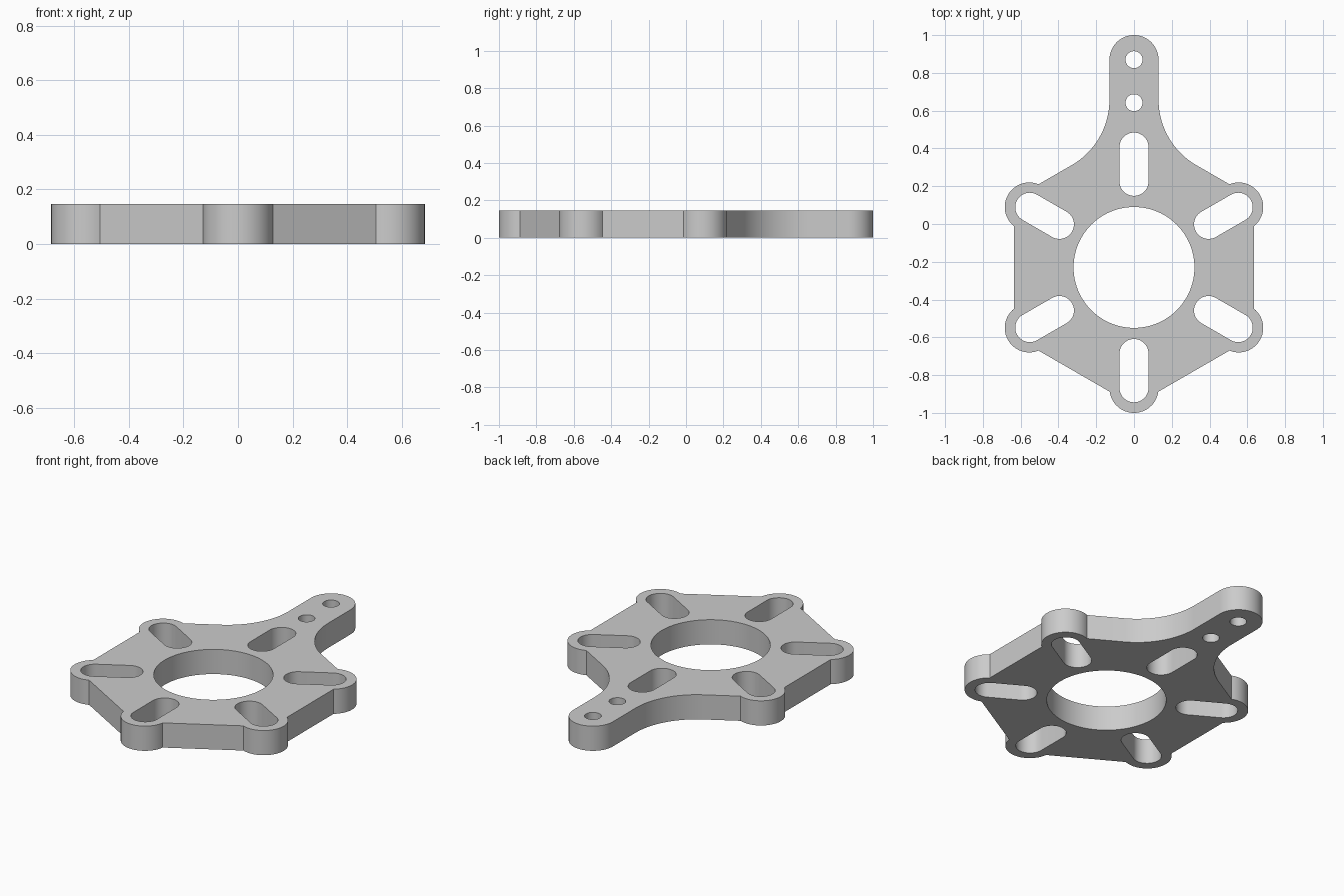
import bpy
import bmesh
from math import sin, cos, acos, sqrt, radians, degrees
from mathutils import Vector

if "Cube" in bpy.data.objects:
    bpy.data.objects.remove(bpy.data.objects["Cube"], do_unlink=True)

THICK = 0.146
HUB = Vector((0, -0.23))     # centre of the hexagonal hub
APOTHEM = 0.634              # hub centre to flat sides
LOBE_DIST, LOBE_R = 0.64, 0.13
SLOT_IN, SLOT_OUT, SLOT_R = 0.456, 0.637, 0.077
BORE_R = 0.32
TIP_Y, FILLET_R = 0.87, 0.4


def polar(angle, radius):
    return Vector((cos(radians(angle)), sin(radians(angle)))) * radius


def arc(centre, radius, start, end, steps=24):
    return [Vector(centre) + polar(start + (end - start) * i / steps, radius)
            for i in range(steps + 1)]


def circle(centre, radius, steps=32):
    return arc(centre, radius, 0, 360, steps)[:-1]


def slot(angle):
    return (arc(HUB + polar(angle, SLOT_OUT), SLOT_R, angle - 90, angle + 90)
            + arc(HUB + polar(angle, SLOT_IN), SLOT_R, angle + 90, angle + 270))


# Outline: arm tip, fillet into the hub, five lobes, fillet back to the arm
fillet_x = LOBE_R + FILLET_R
fillet_y = HUB.y + (APOTHEM + FILLET_R - fillet_x / 2) / (sqrt(3) / 2)
half = 30 + degrees(acos((APOTHEM - LOBE_DIST * cos(radians(30))) / LOBE_R))
outline = arc((0, TIP_Y), LOBE_R, 0, 180, 32)
outline += arc((-fillet_x, fillet_y), FILLET_R, 0, -60)
for a in range(150, 391, 60):
    outline += arc(HUB + polar(a, LOBE_DIST), LOBE_R, a - half, a + half)
outline += arc((fillet_x, fillet_y), FILLET_R, 240, 180)

# Openings: central bore, two arm holes, six radial slots
loops = [outline, circle(HUB, BORE_R, 96),
         circle((0, TIP_Y), 0.045), circle((0, 0.642), 0.045)]
loops += [slot(a) for a in range(30, 390, 60)]

# Fill the flat profile and extrude it into a plate
bm = bmesh.new()
for points in loops:
    verts = [bm.verts.new((p.x, p.y, 0)) for p in points]
    for i, v in enumerate(verts):
        bm.edges.new((verts[i - 1], v))
bmesh.ops.triangle_fill(bm, edges=bm.edges[:], use_beauty=True, normal=(0, 0, 1))
top = bmesh.ops.extrude_face_region(bm, geom=bm.faces[:], use_keep_orig=True)["geom"]
bmesh.ops.translate(bm, vec=(0, 0, THICK),
                    verts=[g for g in top if isinstance(g, bmesh.types.BMVert)])
bmesh.ops.recalc_face_normals(bm, faces=bm.faces[:])
mesh = bpy.data.meshes.new("mounting_plate")
bm.to_mesh(mesh)
bm.free()

plate = bpy.data.objects.new("mounting_plate", mesh)
bpy.context.collection.objects.link(plate)

# Plain grey finish
grey = bpy.data.materials.new("plain_grey")
grey.use_nodes = True
colour = (0.6, 0.6, 0.6, 1)
grey.diffuse_color = colour
grey.node_tree.nodes["Principled BSDF"].inputs["Base Color"].default_value = colour
mesh.materials.append(grey)

# Smooth curved walls, crisp rims
bpy.ops.object.select_all(action="DESELECT")
plate.select_set(True)
bpy.context.view_layer.objects.active = plate
bpy.ops.object.shade_smooth_by_angle(angle=radians(30))
